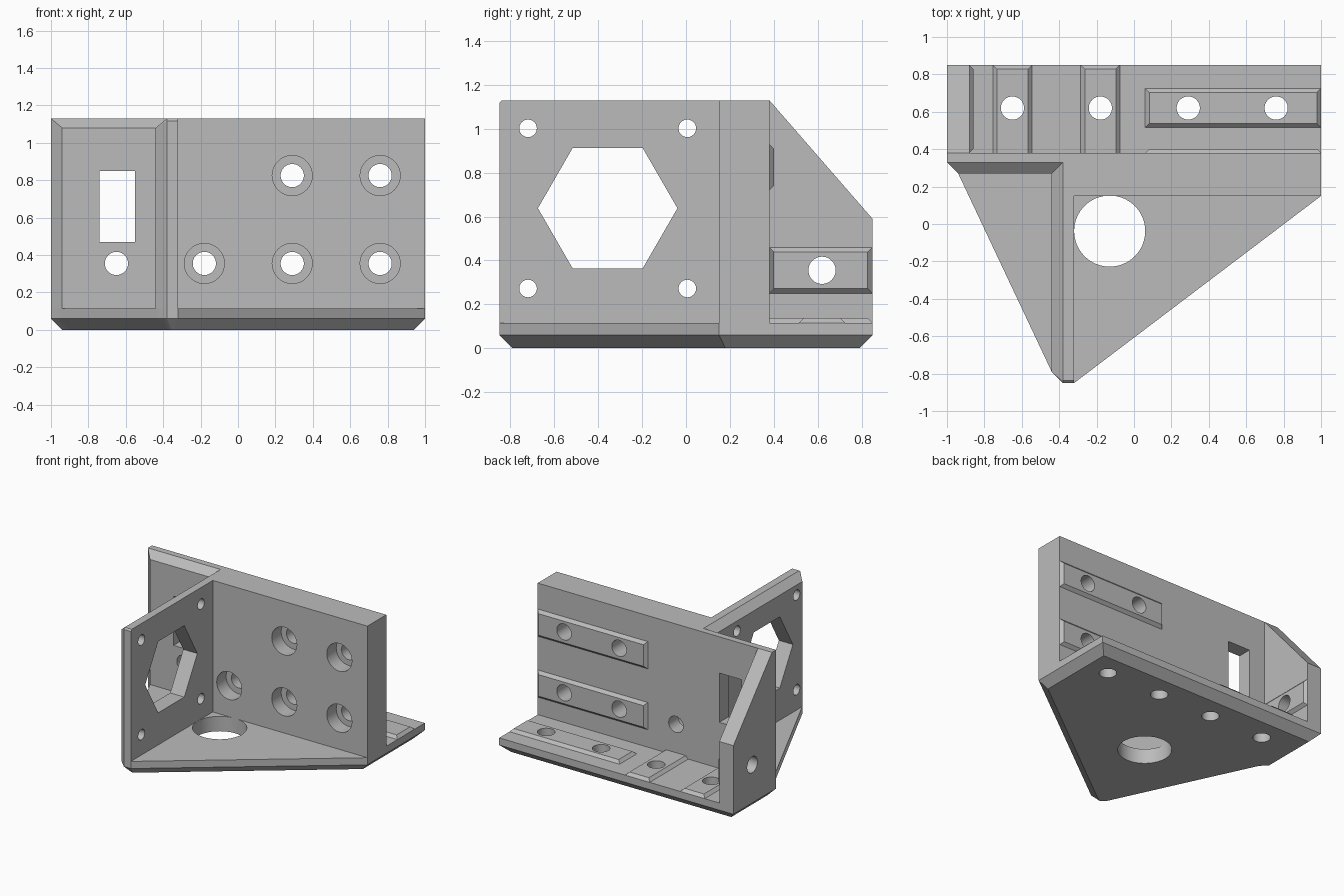
import bpy, bmesh
from math import sin, cos, pi, radians

if "Cube" in bpy.data.objects:
    bpy.data.objects.remove(bpy.data.objects["Cube"])

grey = bpy.data.materials.new("plain grey")
grey.use_nodes = True
COLOUR = (0.5, 0.5, 0.5, 1)
grey.diffuse_color = COLOUR
grey.node_tree.nodes["Principled BSDF"].inputs["Base Color"].default_value = COLOUR

TOP, PLATE, CHAMFER, LIFT = 1.13, 0.115, 0.06, 0.022
BACK = 0.38          # rear face of the tall wall
SIDE = -0.88         # inner face of the side plate
parts = []


def finish(name, bm):
    bmesh.ops.recalc_face_normals(bm, faces=bm.faces)
    mesh = bpy.data.meshes.new(name)
    bm.to_mesh(mesh)
    bm.free()
    mesh.materials.append(grey)
    ob = bpy.data.objects.new(name, mesh)
    bpy.context.collection.objects.link(ob)
    return ob


def hull(name, points):
    """Convex solid around the points, with flat faces merged."""
    bm = bmesh.new()
    for p in points:
        bm.verts.new(p)
    bmesh.ops.convex_hull(bm, input=bm.verts)
    bmesh.ops.dissolve_limit(bm, angle_limit=radians(1), verts=bm.verts, edges=bm.edges)
    return finish(name, bm)


def box_points(x0, x1, y0, y1, z0, z1):
    return [(x, y, z) for x in (x0, x1) for y in (y0, y1) for z in (z0, z1)]


def place(axis, u, v, w):
    """Point with w along the axis and u, v along the other two, in order."""
    p = [u, v]
    p.insert(axis, w)
    return tuple(p)


def rib(name, axis, base, u0, u1, v0, v1):
    """Raised strip with sloping sides on a plane across the axis."""
    pts = []
    for w, d in ((base - 0.005, 0), (base, 0), (base + LIFT, LIFT)):
        pts += [place(axis, u, v, w) for u in (u0 + d, u1 - d) for v in (v0 + d, v1 - d)]
    ob = hull(name, pts)
    parts.append(ob)
    return ob


def cut(targets, points):
    """Subtract the convex solid around the points from each target."""
    cutter = hull("cutter", points)
    cutter.hide_render = True
    for ob in targets:
        mod = ob.modifiers.new("cut", 'BOOLEAN')
        mod.operation, mod.solver, mod.object = 'DIFFERENCE', 'EXACT', cutter
        bpy.context.view_layer.objects.active = ob
        bpy.ops.object.modifier_apply(modifier=mod.name)
    bpy.data.objects.remove(cutter)


def drill(targets, axis, u, v, r, w0, w1, sides=48):
    ring = [(u + r * cos(2 * pi * i / sides), v + r * sin(2 * pi * i / sides)) for i in range(sides)]
    cut(targets, [place(axis, a, b, w) for a, b in ring for w in (w0, w1)])


# Base plate: outline extruded up, lower rim chamfered
outline = [(-1, .85), (1, .85), (1, .15), (-.32, -.85), (-.38, -.85),
           (-.44, -.79), (-.94, .27), (-1, .33)]
bm = bmesh.new()
floor = bm.faces.new([bm.verts.new((x, y, 0)) for x, y in outline])
raised = bmesh.ops.extrude_face_region(bm, geom=[floor], use_keep_orig=True)["geom"]
bmesh.ops.translate(bm, vec=(0, 0, PLATE), verts=[g for g in raised if isinstance(g, bmesh.types.BMVert)])
bmesh.ops.recalc_face_normals(bm, faces=bm.faces)
rim = [e for e in bm.edges if all(v.co.z < 0.001 for v in e.verts)]
bmesh.ops.bevel(bm, geom=rim, offset=CHAMFER, offset_type='OFFSET', segments=1,
                affect='EDGES', clamp_overlap=False)
base_plate = finish("base_plate", bm)

# Thick wall
main_wall = hull("main_wall", box_points(-.35, 1, .15, BACK, CHAMFER, TOP))

# Thin wall beside it, chamfered on its front top and outer edges
thin_wall = hull("thin_wall", box_points(-.94, -.35, .27, .3, CHAMFER, 1.08)
                 + box_points(-1, -.35, .33, BACK, CHAMFER, TOP))

# Cross wall, chamfered on the outer top and front edges
nip = 0.012
cross_wall = hull("cross_wall", box_points(-.44, -.32, -.79, BACK, CHAMFER, 1.08)
                  + box_points(-.38, -.32, nip - .85, BACK, CHAMFER, TOP)
                  + box_points(-.38, -.32, -.85, BACK, CHAMFER, TOP - nip))

# Sloped side plate
side_profile = [(.36, CHAMFER), (.36, TOP), (BACK, TOP), (.85, .59), (.85, CHAMFER)]
side_plate = hull("side_plate", [(x, y, z) for x in (-1, SIDE) for y, z in side_profile])
parts += [base_plate, main_wall, thin_wall, cross_wall, side_plate]

# Locating ribs
HALF, LOW, HIGH, ROW = 0.105, 0.355, 0.825, 0.62
COLUMNS = (-.65, -.18, .29, .76)
wall_ribs = {z: rib(n, 1, BACK, .06, 1, z - HALF, z + HALF)
             for n, z in (("lower_wall_rib", LOW), ("upper_wall_rib", HIGH))}
long_rib = rib("long_base_rib", 2, PLATE, .06, 1, ROW - HALF, ROW + HALF)
short_ribs = [rib("short_base_rib", 2, PLATE, x - HALF, x + HALF, .35, .85) for x in COLUMNS[:2]]
side_rib = rib("side_rib", 0, SIDE, BACK, .85, LOW - HALF, LOW + HALF)

# Bolt holes in base, side plate and walls
R = 0.062
for x, strip in zip(COLUMNS, short_ribs + [long_rib, long_rib]):
    drill([base_plate, strip], 2, x, ROW, R, -.1, .3)
drill([side_plate, side_rib], 0, ROW, LOW, R, -1.1, -.7)
drill([thin_wall], 1, COLUMNS[0], LOW, R, .1, .5)
for x, z in [(x, LOW) for x in COLUMNS[1:]] + [(x, HIGH) for x in COLUMNS[2:]]:
    drill([main_wall] + ([wall_ribs[z]] if x > 0 else []), 1, x, z, R, .1, .5)
    drill([main_wall], 1, x, z, 0.107, .1, .265)

# Cable hole, slot, hexagonal window and its screw holes
drill([base_plate], 2, -.13, -.038, 0.19, -.1, .3, 64)
cut([thin_wall], box_points(-.74, -.55, .1, .5, .47, .85))
drill([cross_wall], 0, -.357, .638, 0.318, -.6, -.2, 6)
for y in (-.72, .006):
    for z in (.272, 1.002):
        drill([cross_wall], 0, y, z, 0.04, -.6, -.2)

# Smooth hole walls, crisp edges elsewhere
bpy.ops.object.select_all(action='DESELECT')
for ob in parts:
    ob.select_set(True)
bpy.context.view_layer.objects.active = base_plate
bpy.ops.object.shade_smooth_by_angle(angle=radians(20))
